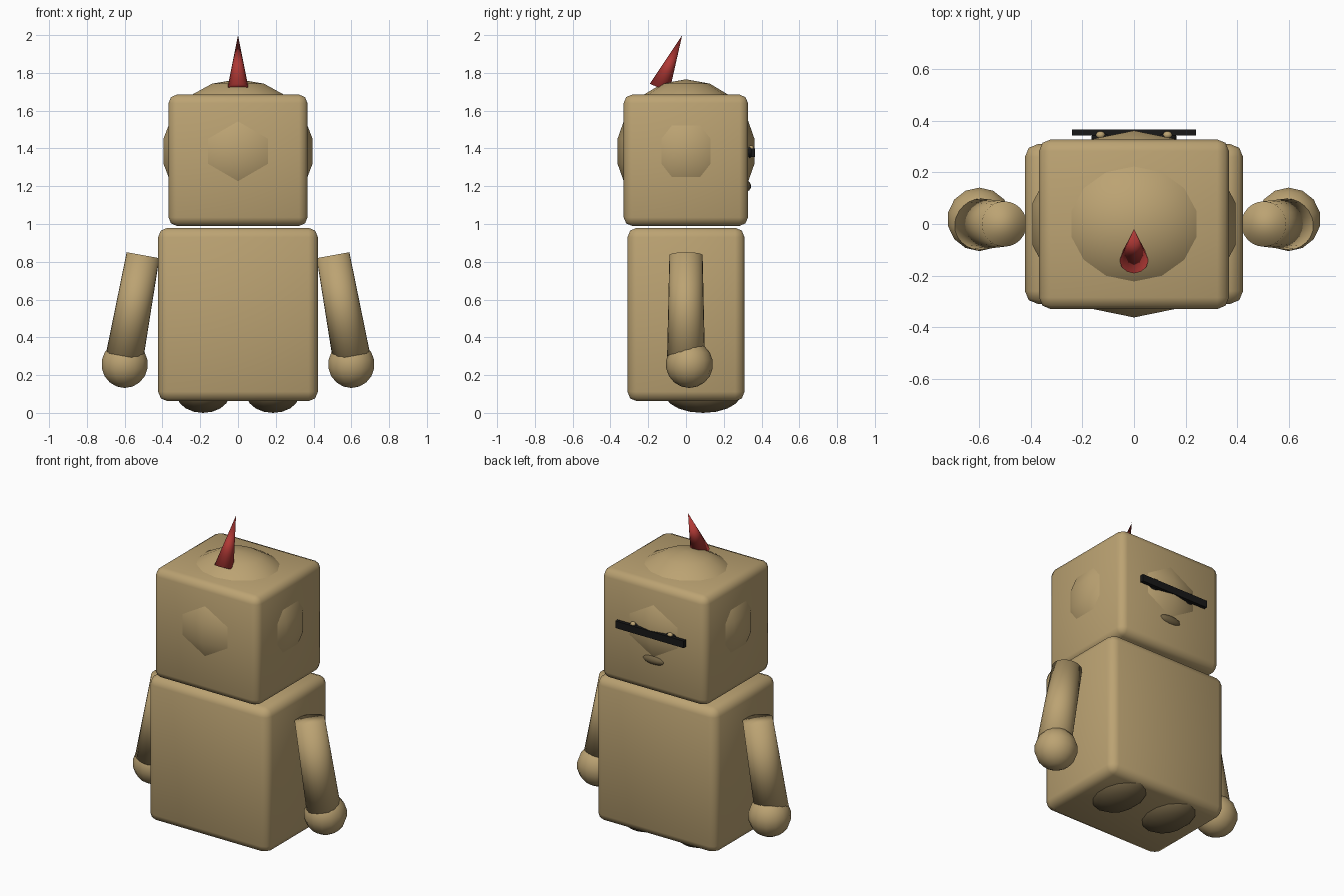
import bpy
from mathutils import Vector

if "Cube" in bpy.data.objects:
    bpy.data.objects.remove(bpy.data.objects["Cube"], do_unlink=True)


def material(name, rgb):
    mat = bpy.data.materials.new(name)
    mat.use_nodes = True
    color = (*rgb, 1.0)
    mat.diffuse_color = color
    mat.node_tree.nodes["Principled BSDF"].inputs["Base Color"].default_value = color
    return mat


TAN = material("tan", (0.5, 0.365, 0.17))
BROWN = material("dark brown", (0.17, 0.125, 0.06))
RED = material("red", (0.43, 0.04, 0.035))
BLACK = material("black", (0.009, 0.009, 0.009))


def finish(name, mat, smooth=True):
    obj = bpy.context.object
    obj.name = name
    obj.data.materials.append(mat)
    if smooth:
        bpy.ops.object.shade_smooth()
    return obj


def apply_scale():
    bpy.ops.object.transform_apply(location=False, rotation=False, scale=True)


def box(name, low, high, mat, bevel=0.0):
    low, high = Vector(low), Vector(high)
    bpy.ops.mesh.primitive_cube_add(size=1, location=(low + high) / 2)
    bpy.context.object.scale = high - low
    apply_scale()
    obj = finish(name, mat, bevel > 0)
    if bevel:
        mod = obj.modifiers.new("rounded_edges", "BEVEL")
        mod.width = bevel
        mod.segments = 2


def ball(name, center, radii, mat):
    bpy.ops.mesh.primitive_uv_sphere_add(segments=14, ring_count=9, location=center)
    bpy.context.object.scale = radii
    apply_scale()
    finish(name, mat)


def tapered_tube(name, start, end, r_start, r_end, mat, sides):
    start, end = Vector(start), Vector(end)
    axis = end - start
    bpy.ops.mesh.primitive_cone_add(vertices=sides, radius1=r_start, radius2=r_end,
                                    depth=axis.length, location=(start + end) / 2)
    bpy.context.object.rotation_euler = axis.to_track_quat("Z", "Y").to_euler()
    finish(name, mat)


# Rounded body and head blocks
box("body", (-0.423, -0.31, 0.062), (0.423, 0.31, 0.98), TAN, 0.05)
box("head", (-0.368, -0.33, 0.99), (0.368, 0.328, 1.685), TAN, 0.045)

# Faceted skull bulging through every side of the head
ball("skull", (0, 0, 1.385), (0.411, 0.368, 0.381), TAN)

# Horn leaning backwards from the dome
tapered_tube("horn", (0, -0.14, 1.72), (0, -0.02, 2.0), 0.056, 0.0, RED, 12)

# Dark bar across the eyes, and the mouth
box("eye_bar", (-0.24, 0.344, 1.355), (0.24, 0.366, 1.4), BLACK)
ball("mouth", (0, 0.313, 1.2), (0.085, 0.032, 0.03), BROWN)

# Paired arms, hands, feet, eyes and eyelids
for side, s in (("left", 1), ("right", -1)):
    tapered_tube(side + "_arm", (s * 0.6, 0, 0.3), (s * 0.503, 0, 0.835),
                 0.1, 0.088, TAN, 24)
    ball(side + "_hand", (s * 0.6, 0.018, 0.257), (0.126, 0.125, 0.125), TAN)
    ball(side + "_foot", (s * 0.185, 0.09, 0.1), (0.145, 0.202, 0.1), BROWN)
    ball(side + "_eye", (s * 0.125, 0.335, 1.38), (0.042, 0.022, 0.03), BLACK)
    ball(side + "_eyelid", (s * 0.13, 0.345, 1.4), (0.018, 0.015, 0.016), TAN)
